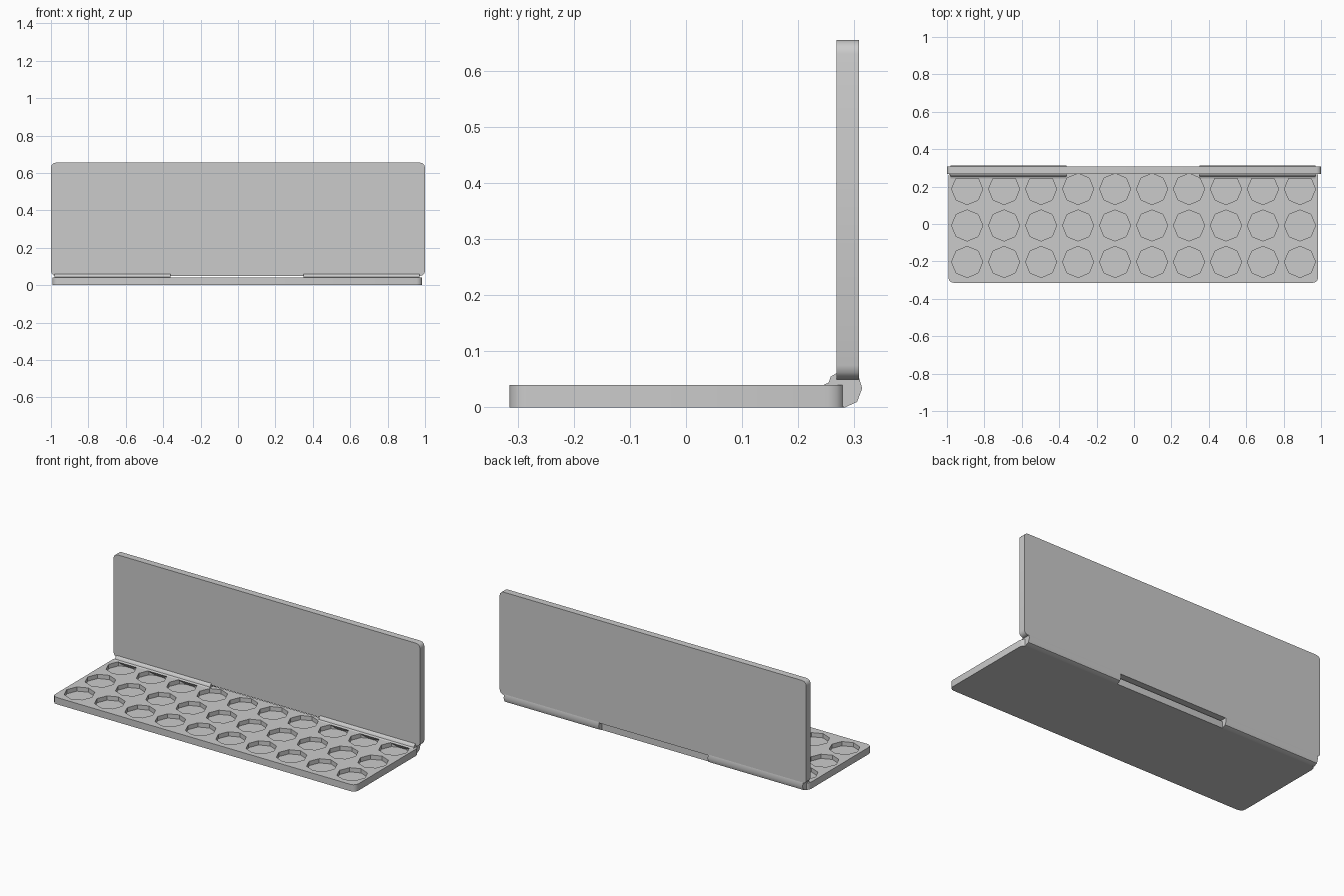
import bpy, bmesh, math
from mathutils import Matrix, Vector

if "Cube" in bpy.data.objects:
    bpy.data.objects.remove(bpy.data.objects["Cube"])

grey = bpy.data.materials.new("plain_grey")
grey.diffuse_color = (0.6, 0.6, 0.6, 1)
grey.use_nodes = True
grey.node_tree.nodes["Principled BSDF"].inputs["Base Color"].default_value = grey.diffuse_color


def prism(name, points, vec):
    """Extrude a closed 3D outline along vec into a solid."""
    bm = bmesh.new()
    face = bm.faces.new([bm.verts.new(p) for p in points])
    ext = bmesh.ops.extrude_face_region(bm, geom=[face])
    bmesh.ops.translate(bm, vec=Vector(vec),
                        verts=[v for v in ext["geom"] if isinstance(v, bmesh.types.BMVert)])
    bmesh.ops.recalc_face_normals(bm, faces=bm.faces)
    mesh = bpy.data.meshes.new(name)
    bm.to_mesh(mesh)
    bm.free()
    mesh.materials.append(grey)
    ob = bpy.data.objects.new(name, mesh)
    bpy.context.collection.objects.link(ob)
    return ob


def rounded(x0, x1, y0, y1, r, seg=3):
    """Rounded rectangle outline as 2D points."""
    pts = []
    corners = [(x1 - r, y1 - r), (x0 + r, y1 - r), (x0 + r, y0 + r), (x1 - r, y0 + r)]
    for k, (cx, cy) in enumerate(corners):
        for i in range(seg + 1):
            a = math.pi / 2 * (k + i / seg)
            pts.append((cx + r * math.cos(a), cy + r * math.sin(a)))
    return pts


def smooth(ob, degrees):
    bpy.ops.object.select_all(action="DESELECT")
    ob.select_set(True)
    bpy.context.view_layer.objects.active = ob
    bpy.ops.object.shade_smooth_by_angle(angle=math.radians(degrees))


# base tray
tray = prism("base_tray", [(x, y, 0) for x, y in rounded(-0.993, 0.985, -0.315, 0.283, 0.03)],
             (0, 0, 0.04))

# eight-sided wells, 10 x 3, cut into the tray
bm = bmesh.new()
for col in range(10):
    for row in range(3):
        x = -0.892 + 0.1977 * col
        y = -0.203 + 0.195 * row
        bmesh.ops.create_cone(bm, cap_ends=True, segments=8, radius1=0.083, radius2=0.083,
                              depth=0.06, matrix=Matrix.Translation((x, y, 0.045)))
mesh = bpy.data.meshes.new("well_cutter")
bm.to_mesh(mesh)
bm.free()
mesh.materials.append(grey)
cutter = bpy.data.objects.new("well_cutter", mesh)
bpy.context.collection.objects.link(cutter)
cutter.hide_render = True
mod = tray.modifiers.new("wells", "BOOLEAN")
mod.operation = "DIFFERENCE"
mod.solver = "EXACT"
mod.object = cutter
bpy.context.view_layer.objects.active = tray
bpy.ops.object.modifier_apply(modifier=mod.name)
bpy.data.objects.remove(cutter)
smooth(tray, 35)

# upright lid
lid = prism("lid", [(x, 0.268, z) for x, z in rounded(-1.0, 1.0, 0.05, 0.655, 0.025)],
            (0, 0.04, 0))
smooth(lid, 35)

# two hinge barrels wrapping the back edge
profile = [(0.242, 0.039), (0.254, 0.044), (0.258, 0.055), (0.268, 0.061), (0.306, 0.061),
           (0.314, 0.034), (0.305, 0.010), (0.283, 0.0), (0.270, 0.003)]
for name, x0, x1 in (("hinge_left", -0.98, -0.36), ("hinge_right", 0.35, 0.97)):
    hinge = prism(name, [(x0, y, z) for y, z in profile], (x1 - x0, 0, 0))
    smooth(hinge, 45)
